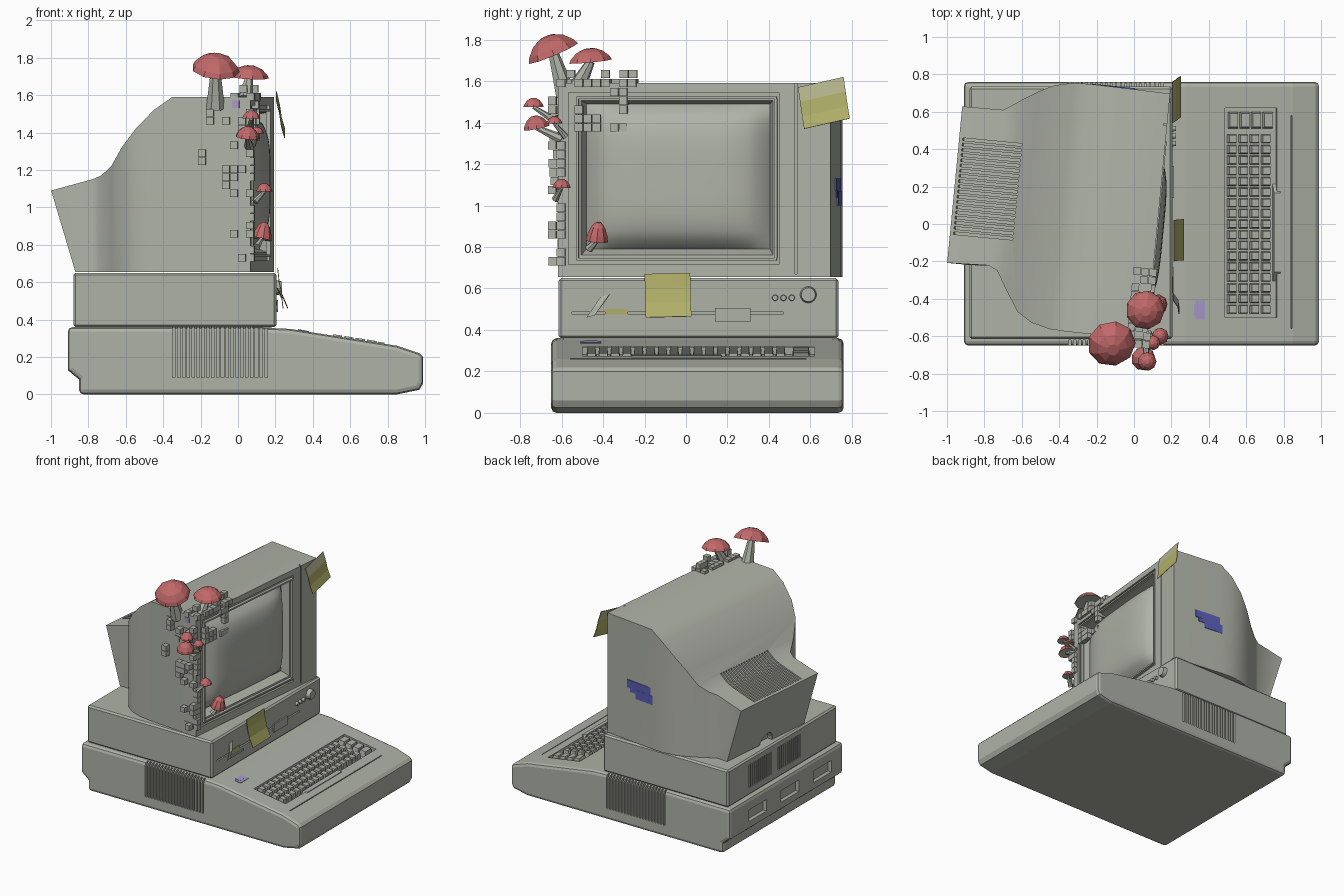
import bpy, bmesh, math, random
from mathutils import Matrix, Vector

if "Cube" in bpy.data.objects:
    bpy.data.objects.remove(bpy.data.objects["Cube"])
random.seed(4)


def material(name, rgb):
    m = bpy.data.materials.new(name)
    m.use_nodes = True
    m.diffuse_color = (*rgb, 1)
    m.node_tree.nodes["Principled BSDF"].inputs["Base Color"].default_value = (*rgb, 1)
    return m


CASE = material("warm grey plastic", (0.43, 0.45, 0.39))
RED = material("mushroom red", (0.54, 0.14, 0.14))
YELLOW = material("note yellow", (0.44, 0.43, 0.14))
PALE = material("faded note", (0.46, 0.46, 0.27))
BLUE = material("blue paint", (0.10, 0.11, 0.46))
LILAC = material("lilac paint", (0.39, 0.32, 0.60))
WORLD = Matrix()
MONITOR = Matrix.Translation((0.13, 0.04, 0)) @ Matrix.Rotation(math.radians(-5.5), 4, 'Z')
DECK = Matrix.Translation((0.28, 0, 0.35)) @ Matrix.Rotation(0.157, 4, 'Y')


def finish(name, bm, mats, frame=WORLD, smooth=False):
    bmesh.ops.recalc_face_normals(bm, faces=bm.faces)
    mesh = bpy.data.meshes.new(name)
    bm.to_mesh(mesh)
    bm.free()
    mesh.transform(frame)
    for m in mats:
        mesh.materials.append(m)
    ob = bpy.data.objects.new(name, mesh)
    bpy.context.collection.objects.link(ob)
    if smooth:
        activate(ob)
        bpy.ops.object.shade_smooth_by_angle(angle=math.radians(35))
    return ob


def activate(ob):
    bpy.ops.object.select_all(action='DESELECT')
    ob.select_set(True)
    bpy.context.view_layer.objects.active = ob


def apply(ob, kind, **settings):
    mod = ob.modifiers.new(kind, kind)
    for key, value in settings.items():
        setattr(mod, key, value)
    activate(ob)
    bpy.ops.object.modifier_apply(modifier=mod.name)


def add_box(bm, x, y, z, top=1.0):
    mid = Vector((sum(x) / 2, sum(y) / 2, sum(z) / 2))
    size = (x[1] - x[0], y[1] - y[0], z[1] - z[0])
    verts = bmesh.ops.create_cube(bm, size=1)["verts"]
    for v in verts:
        s = top if v.co.z > 0 else 1
        v.co = mid + Vector((v.co.x * size[0] * s, v.co.y * size[1] * s, v.co.z * size[2]))


def boxes(name, items, mat=CASE, frame=WORLD, top=1.0):
    bm = bmesh.new()
    for x, y, z in items:
        add_box(bm, x, y, z, top)
    return finish(name, bm, [mat], frame)


def loft(name, rings, frame=WORLD, smooth=False):
    bm = bmesh.new()
    loops = [[bm.verts.new(p) for p in ring] for ring in rings]
    n = len(loops[0])
    for a, b in zip(loops, loops[1:]):
        for i in range(n):
            bm.faces.new((a[i], a[(i + 1) % n], b[(i + 1) % n], b[i]))
    bm.faces.new(loops[0])
    bm.faces.new(loops[-1])
    return finish(name, bm, [CASE], frame, smooth)


def cut(ob, cutter):
    cutter.hide_render = True
    apply(ob, 'BOOLEAN', operation='DIFFERENCE', object=cutter, solver='EXACT')
    bpy.data.objects.remove(cutter)


def rect(x, y, z):
    return [(x, y[0], z[0]), (x, y[1], z[0]), (x, y[1], z[1]), (x, y[0], z[1])]


# Wedge-shaped keyboard base
side = [(-.91, .36), (-.91, .13), (-.85, .08), (-.85, 0), (.85, 0), (.97, .025), (.99, .06),
        (.99, .2), (.97, .22), (.85, .26), (.28, .35), (.05, .36)]
base = loft("keyboard_base", [[(x, y, z) for x, z in side] for y in (-.65, .76)])
apply(base, 'BEVEL', width=0.025, segments=2, limit_method='ANGLE', angle_limit=math.radians(60))
slots = [(-.35 + i * .026, -.336 + i * .026) for i in range(20)]
cut(base, boxes("slots", [(s, y, (.09, .37)) for s in slots for y in ((-.67, -.62), (.73, .78))]))
cut(base, boxes("well", [((.21, .49), (-.5, .62), (-.035, .05)), ((.565, .572), (-.56, .58), (-.01, .03))],
                frame=DECK))
cut(base, boxes("ports", [((-.95, -.88), (y, y + .22), (.18, .27)) for y in (-.5, -.1, .3)]))

# Keys
keys = []
for row in range(4):
    x = .226 + row * .061
    keys += [((x, x + .05), (-.48 + i * .057, -.432 + i * .057), (-.04, .008)) for i in range(17)]
keys += [((.23 + i * .062, .285 + i * .062), (.51, .6), (-.04, .008)) for i in range(4)]
keys.append(((.47, .512), (-.31, .22), (-.04, .006)))
boxes("keys", keys, frame=DECK, top=0.8)
boxes("lilac_smear", [((.05, .1), (-.51, -.41), (0, .004)), ((.04, .08), (-.49, -.43), (0, .005))],
      LILAC, DECK)

# Disk drive unit
drive = boxes("drive_unit", [((-.88, .205), (-.615, .735), (.36, .65))])
apply(drive, 'BEVEL', width=0.012, segments=1)
cut(drive, boxes("slot", [((.19, .25), (-.55, .47), (.476, .486))]))
cut(drive, boxes("rear_vents", [((-.9, -.86), (y + i * .024, y + .012 + i * .024), (.42, .6))
                               for y in (-.16, .2) for i in range(12)]))
boxes("drive_latches", [((.2, .215), (.14, .31), (.44, .505)), ((.2, .212), (-.4, -.23), (.44, .455))])
boxes("drive_foot", [((-.85, .18), (-.59, .71), (.35, .37))])


def knob(name, y, z, r, depth):
    bm = bmesh.new()
    bmesh.ops.create_cone(bm, cap_ends=True, segments=16, radius1=r, radius2=r * .85, depth=depth)
    finish(name, bm, [CASE], Matrix.Translation((.205 + depth / 2, y, z)) @ Matrix.Rotation(math.pi / 2, 4, 'Y'))


knob("drive_knob", .59, .57, .04, .03)
for y in (.43, .47, .51):
    knob("drive_button", y, .555, .015, .02)
boxes("yellow_smear", [((.2, .209), (-.39, -.28), (.475, .5))], YELLOW)

# Monitor shell: top x, bottom x, right y, left y, top z
shell = [(0, 0, -.66, .66, 1.59), (-.42, -.42, -.66, .67, 1.59), (-.52, -.52, -.655, .668, 1.52),
         (-.62, -.62, -.63, .645, 1.42), (-.7, -.7, -.58, .605, 1.32), (-.765, -.765, -.48, .565, 1.22),
         (-.83, -.83, -.37, .52, 1.17), (-.88, -.88, -.347, .488, 1.15), (-1.1, -.97, -.355, .486, 1.09)]
monitor = loft("monitor_shell", [[(b, r, .655), (b, l, .655), (t, l, z), (t, r, z)]
                                 for t, b, r, l, z in shell], MONITOR, True)
cut(monitor, boxes("bezel_step", [((-.015, .05), (-.61, .41), (.715, 1.545))], frame=MONITOR))
cut(monitor, loft("opening", [rect(.02, (-.56, .39), (.745, 1.515)), rect(-.08, (-.53, .36), (.79, 1.49))],
                  MONITOR))
cut(monitor, boxes("seam", [((-.02, .05), (.487, .497), (.67, 1.6))], frame=MONITOR))
TOP_VENT = MONITOR @ Matrix.Translation((-1.1, 0, 1.09)) @ Matrix.Rotation(-.27, 4, 'Y')
cut(monitor, boxes("top_vents", [((.02, .36), (-.2 + i * .028, -.186 + i * .028), (-.025, .06))
                                for i in range(19)], frame=TOP_VENT))
cut(monitor, loft("cable_arch", [[(x, .065 + .07 * math.cos(a * math.pi / 8), .64 + .1 * math.sin(a * math.pi / 8))
                                 for a in range(9)] for x in (-1.1, -.93)], MONITOR))
boxes("bezel_rim", [((-.02, .006), (-.57, .4), z) for z in ((.735, .747), (1.513, 1.525))]
      + [((-.02, .006), y, (.747, 1.513)) for y in ((-.572, -.56), (.39, .402))], frame=MONITOR)
boxes("blue_marks", [((-.41, -.19), (.655, .671), (1.07, 1.13)), ((-.43, -.27), (.655, .672), (1.0, 1.07)),
                     ((-.34, -.22), (.655, .670), (1.04, 1.08))], BLUE, MONITOR)
boxes("lilac_square", [((-.1, -.06), (-.666, -.655), (1.53, 1.57))], LILAC, MONITOR)

# Bulging screen
bm = bmesh.new()
bmesh.ops.create_grid(bm, x_segments=16, y_segments=16, size=1)
for v in bm.verts:
    u, w = v.co.x, v.co.y
    bulge = ((1 - u ** 4) * (1 - w ** 4)) ** .6 if abs(u) < 1 and abs(w) < 1 else 0
    v.co = (-.075 + .11 * bulge, -.085 + .445 * u, 1.14 + .35 * w)
finish("screen", bm, [CASE], MONITOR, True)


# Curled paper notes
def note(name, path, y, slant, shift, pale_rows, width=.22, mats=(YELLOW, PALE)):
    bm = bmesh.new()
    rows = []
    for i, (x, z) in enumerate(path):
        rows.append([bm.verts.new((x, y + width * t + shift * i, z + slant * t)) for t in (0, .5, 1)])
    for i, (a, b) in enumerate(zip(rows, rows[1:])):
        for k in range(2):
            f = bm.faces.new((a[k], a[k + 1], b[k + 1], b[k]))
            f.material_index = int(i < pale_rows)
    ob = finish(name, bm, mats)
    apply(ob, 'SOLIDIFY', thickness=0.004, offset=0)


note("drive_note", [(.212, .67), (.22, .6), (.235, .53), (.265, .46)], -.2, .005, .002, 0)
note("corner_note", [(.205, 1.57), (.222, 1.5), (.232, 1.43), (.25, 1.37)], .54, .05, .01, 1)
note("grey_scrap", [(.21, .56), (.235, .51), (.24, .46)], -.41, .01, -.035, 0, .04, (CASE, CASE))


# Mushrooms
def mushroom(foot, crown, r, h, tilt=(0, 0), sides=9):
    foot, crown = Vector(foot), Vector(crown)
    axis = crown - foot
    bm = bmesh.new()
    bmesh.ops.create_cone(bm, cap_ends=True, segments=7, radius1=r * .4, radius2=r * .2, depth=axis.length)
    turn = axis.to_track_quat('Z', 'Y').to_matrix().to_4x4()
    finish("mushroom_stem", bm, [CASE], Matrix.Translation((foot + crown) / 2) @ turn)
    bm = bmesh.new()
    outline = [(.25, .1), (1, 0), (.9, .3), (.62, .72), (.25, .96)]
    rings = [[bm.verts.new((r * q * math.cos(k * math.tau / sides), r * q * math.sin(k * math.tau / sides), h * z))
              for k in range(sides)] for q, z in outline]
    for j, (a, b) in enumerate(zip(rings, rings[1:])):
        for k in range(sides):
            f = bm.faces.new((a[k], a[(k + 1) % sides], b[(k + 1) % sides], b[k]))
            f.material_index = int(j == 0)
    bm.faces.new(rings[-1])
    bm.faces.new(rings[0]).material_index = 1
    lean = Matrix.Rotation(tilt[0], 4, 'X') @ Matrix.Rotation(tilt[1], 4, 'Y')
    finish("mushroom_cap", bm, [RED, CASE], Matrix.Translation(crown) @ lean)


mushroom((-.12, -.58, 1.53), (-.12, -.64, 1.735), .13, .09, (.4, .1))
mushroom((.04, -.52, 1.58), (.06, -.46, 1.695), .105, .065, (.1, .05))
mushroom((.06, -.62, 1.4), (.07, -.735, 1.475), .05, .045)
mushroom((.06, -.6, 1.32), (.05, -.72, 1.375), .065, .06, (.2, .1))
mushroom((.08, -.58, 1.33), (.1, -.635, 1.395), .04, .035)
mushroom((.09, -.63, 1.03), (.14, -.6, 1.085), .045, .045)
mushroom((.1, -.47, .79), (.125, -.43, .83), .055, .095, (-.1, .2))


# Crumbling cubes along the damaged corner
def scatter(count, x, y, z):
    step = .043
    cells = set()
    for _ in range(count):
        cells.add(tuple(round(random.uniform(*r) / step) * step for r in (x, y, z)))
    return [tuple((c - .02, c + .02) for c in p) for p in sorted(cells)]


cubes = scatter(26, (-.1, .0), (-.66, -.24), (1.57, 1.62))
cubes += scatter(24, (-.03, .02), (-.58, -.34), (1.36, 1.6))
cubes += scatter(46, (-.08, .02), (-.69, -.64), (.72, 1.58))
cubes += scatter(16, (-.28, -.08), (-.68, -.66), (1.0, 1.5))
boxes("loose_cubes", cubes, frame=MONITOR)
